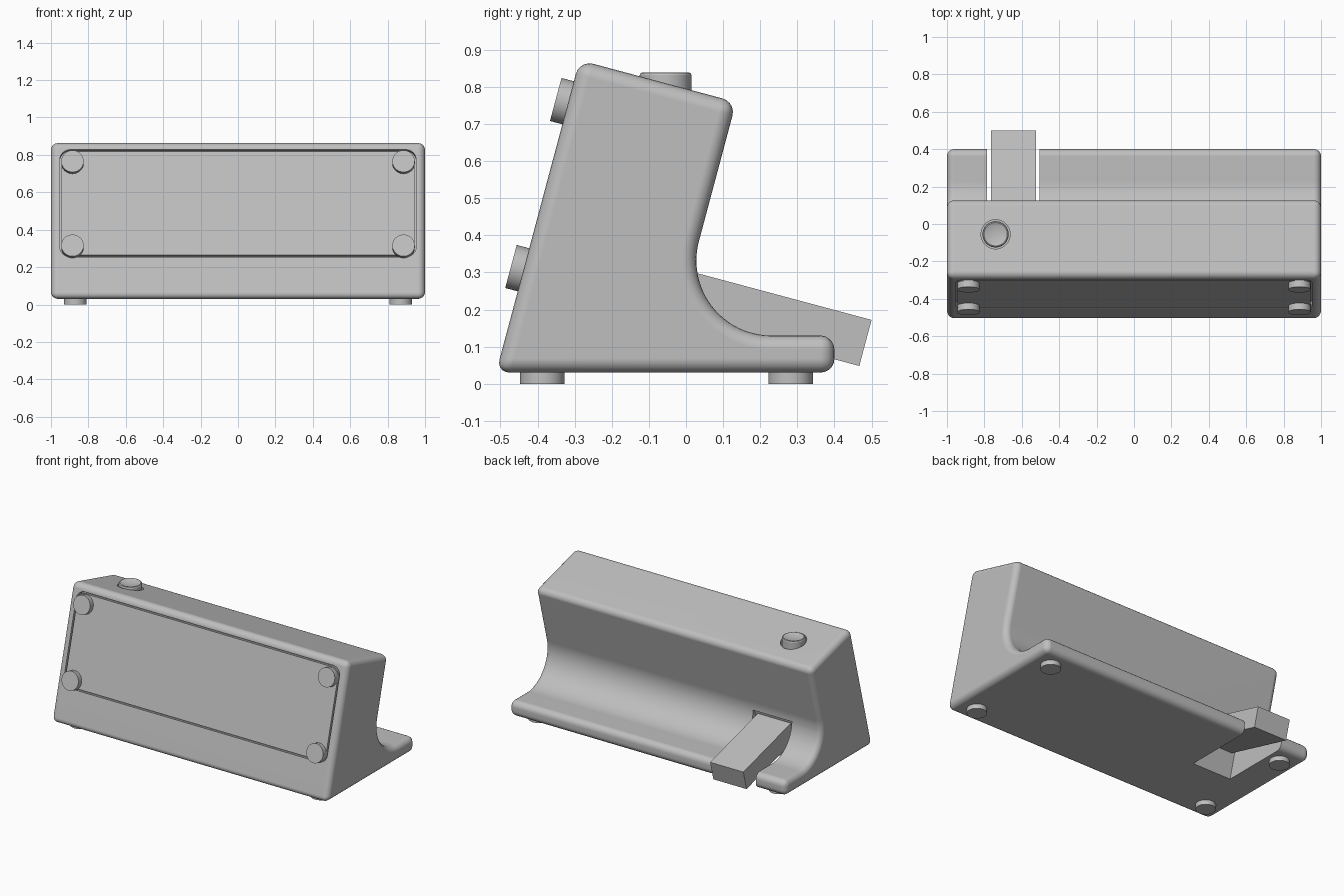
import bpy, bmesh
from math import radians, sin, cos, tan
from mathutils import Vector, Matrix

cube = bpy.data.objects.get("Cube")
if cube:
    bpy.data.objects.remove(cube, do_unlink=True)

TILT = radians(15)
GREY = (0.52, 0.52, 0.52, 1)
grey = bpy.data.materials.new("light_grey")
grey.use_nodes = True
grey.diffuse_color = GREY
grey.node_tree.nodes["Principled BSDF"].inputs["Base Color"].default_value = GREY


def add_mesh(name, bm):
    bmesh.ops.recalc_face_normals(bm, faces=bm.faces)
    mesh = bpy.data.meshes.new(name)
    bm.to_mesh(mesh)
    bm.free()
    mesh.materials.append(grey)
    obj = bpy.data.objects.new(name, mesh)
    bpy.context.collection.objects.link(obj)
    return obj


def prism(name, profile, x0, x1):
    """Side profile of (y, z) points extruded along x."""
    bm = bmesh.new()
    face = bm.faces.new([bm.verts.new((x0, y, z)) for y, z in profile])
    grown = bmesh.ops.extrude_face_region(bm, geom=[face])["geom"]
    verts = [g for g in grown if isinstance(g, bmesh.types.BMVert)]
    bmesh.ops.translate(bm, verts=verts, vec=(x1 - x0, 0, 0))
    return add_mesh(name, bm)


def front_point(z):
    """Point on the sloping front at height z."""
    return Vector((0, -0.512 + (z - 0.03) * tan(TILT), z))


def rounded_plate(name, width, height, radius, y0, y1):
    """Rounded rectangle lying in the sloping front."""
    bm = bmesh.new()
    bmesh.ops.create_cube(bm, size=1)
    bmesh.ops.scale(bm, verts=bm.verts, vec=(width, y1 - y0, height))
    bmesh.ops.translate(bm, verts=bm.verts, vec=(0, (y0 + y1) / 2, 0))
    corners = [e for e in bm.edges if abs(e.verts[0].co.y - e.verts[1].co.y) > 0.001]
    bmesh.ops.bevel(bm, geom=corners, offset=radius, segments=8, profile=0.5, affect='EDGES')
    obj = add_mesh(name, bm)
    obj.matrix_world = Matrix.Translation(front_point(0.5415)) @ Matrix.Rotation(-TILT, 4, 'X')
    return obj


def cylinder(name, radius, depth, location, angle=0):
    bpy.ops.mesh.primitive_cylinder_add(vertices=48, radius=radius, depth=depth,
                                        location=location, rotation=(angle, 0, 0))
    obj = bpy.context.object
    obj.name = name
    obj.data.materials.append(grey)
    smooth(obj)
    return obj


def smooth(obj):
    bpy.ops.object.select_all(action='DESELECT')
    obj.select_set(True)
    bpy.context.view_layer.objects.active = obj
    bpy.ops.object.shade_smooth_by_angle(angle=radians(30))


# Body: leaning block with a hollow sweeping into the rear lip
arc = [radians(165 + 105 * i / 24) for i in range(25)]
hollow = [(0.23 + 0.202 * cos(a), 0.332 + 0.202 * sin(a)) for a in arc]
body = prism("body", [(-0.512, 0.03), (-0.287, 0.872), (0.135, 0.759)] + hollow
             + [(0.40, 0.13), (0.40, 0.03)], -1, 1)
bevel = body.modifiers.new("rounded_edges", 'BEVEL')
bevel.width = 0.038
bevel.segments = 5
bevel.limit_method = 'ANGLE'
bevel.angle_limit = radians(30)
bevel.use_clamp_overlap = False

# Cutters: cable slot, panel recess and button hole
cutters = [
    prism("slot_cutter", [(0.016, 0.33), (-0.086, -0.05), (0.6, -0.05), (0.6, 0.173)],
          -0.785, -0.505),
    rounded_plate("panel_cutter", 1.905, 0.593, 0.055, -0.05, 0.03),
    cylinder("button_cutter", 0.078, 0.3, (-0.74, -0.055, 0.88)),
]
for cutter in cutters:
    cut = body.modifiers.new(cutter.name, 'BOOLEAN')
    cut.operation = 'DIFFERENCE'
    cut.solver = 'EXACT'
    cut.object = cutter
bpy.ops.object.select_all(action='DESELECT')
body.select_set(True)
bpy.context.view_layer.objects.active = body
for modifier in list(body.modifiers):
    bpy.ops.object.modifier_apply(modifier=modifier.name)
for cutter in cutters:
    bpy.data.objects.remove(cutter, do_unlink=True)
smooth(body)
body.modifiers.new("even_shading", 'WEIGHTED_NORMAL').keep_sharp = True

# Flush front panel
smooth(rounded_plate("front_panel", 1.885, 0.573, 0.045, 0, 0.03))

# Feet on the panel and under the base
outward = Vector((0, -cos(TILT), sin(TILT)))
for side, s in (("left", 1), ("right", -1)):
    for level, z in (("upper", 0.757), ("lower", 0.307)):
        spot = front_point(z) + outward * 0.0125
        spot.x = s * 0.885
        cylinder(f"panel_foot_{level}_{side}", 0.06, 0.045, spot, radians(75))
    for end, y in (("front", -0.387), ("rear", 0.282)):
        cylinder(f"base_foot_{end}_{side}", 0.06, 0.04, (s * 0.87, y, 0.02))

# Push button with a shallow dished top
bm = bmesh.new()
outline = [(0, 0.72), (0.07, 0.72), (0.07, 0.832), (0.067, 0.837), (0.062, 0.839),
           (0.05, 0.835), (0.025, 0.83), (0, 0.829)]
verts = [bm.verts.new((r, 0, z)) for r, z in outline]
edges = [bm.edges.new(pair) for pair in zip(verts, verts[1:])]
bmesh.ops.spin(bm, geom=verts + edges, cent=(0, 0, 0), axis=(0, 0, 1),
               angle=radians(360), steps=48)
bmesh.ops.remove_doubles(bm, verts=bm.verts, dist=0.0001)
button = add_mesh("push_button", bm)
button.location = (-0.74, -0.055, 0)
smooth(button)

# Plug sloping out of the slot
prism("plug", [(0.0, 0.306), (-0.033, 0.182), (0.467, 0.048), (0.5, 0.172)], -0.765, -0.525)
